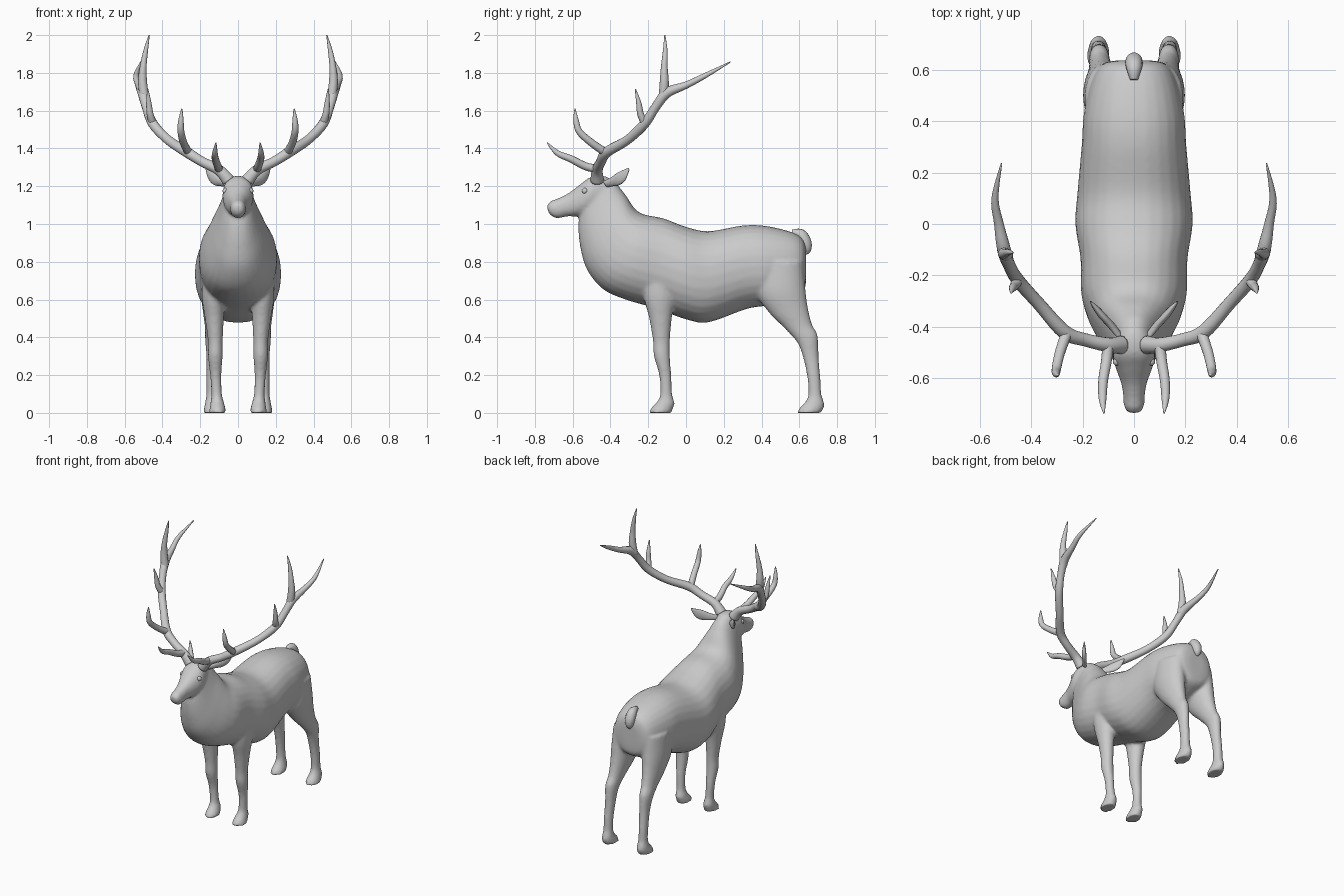
import bpy, bmesh
from math import cos, sin, pi, copysign
from mathutils import Vector

default = bpy.data.objects.get("Cube")
if default:
    bpy.data.objects.remove(default, do_unlink=True)

grey = bpy.data.materials.new("plain_grey")
grey.use_nodes = True
grey.diffuse_color = (0.6, 0.6, 0.6, 1)
grey.node_tree.nodes["Principled BSDF"].inputs["Base Color"].default_value = (0.6, 0.6, 0.6, 1)


def smooth_path(points, steps=5):
    """Interpolate rows of numbers with a Catmull-Rom spline."""
    rows = [points[0]] + list(points) + [points[-1]]
    result = []
    for a, b, c, d in zip(rows, rows[1:], rows[2:], rows[3:]):
        for i in range(steps):
            t = i / steps
            result.append([q + 0.5 * t * (r - p + t * (2 * p - 5 * q + 4 * r - s + t * (3 * (q - r) + s - p)))
                           for p, q, r, s in zip(a, b, c, d)])
    return result + [list(points[-1])]


def skin(bm, rings):
    """Bridge closed rings of points and cap both ends."""
    loops = [[bm.verts.new(p) for p in ring] for ring in rings]
    count = len(loops[0])
    for low, high in zip(loops, loops[1:]):
        for i in range(count):
            j = (i + 1) % count
            bm.faces.new((low[i], low[j], high[j], high[i]))
    bm.faces.new(loops[0][::-1])
    bm.faces.new(loops[-1])


def rounded(value, power):
    return copysign(abs(value) ** power, value)


def loft(bm, sections, side=1, power=1.0, sides=28):
    """Sections: upper/front y, z, lower/back y, z, half width, centre x."""
    rings = []
    for ya, za, yb, zb, width, cx in smooth_path(sections):
        ring = []
        for i in range(sides):
            a = 2 * pi * i / sides
            c, s = rounded(cos(a), power), rounded(sin(a), power)
            ring.append((side * (cx + width * s),
                         (ya + yb) / 2 + c * (ya - yb) / 2,
                         (za + zb) / 2 + c * (za - zb) / 2))
        rings.append(ring)
    skin(bm, rings)


def tube(bm, points, side=1, sides=14):
    """Points: x, y, z, radius."""
    path = smooth_path(points)
    centres = [Vector(p[:3]) for p in path]
    rings = []
    for i, p in enumerate(path):
        along = centres[min(i + 1, len(path) - 1)] - centres[max(i - 1, 0)]
        u = along.cross(Vector((1, -0.6, -0.8))).normalized()
        v = along.cross(u).normalized()
        ring = []
        for k in range(sides):
            a = 2 * pi * k / sides
            q = centres[i] + max(p[3], 0.002) * (u * cos(a) + v * sin(a))
            ring.append((side * q.x, q.y, q.z))
        rings.append(ring)
    skin(bm, rings)


def finish(bm, name):
    bmesh.ops.recalc_face_normals(bm, faces=bm.faces)
    for face in bm.faces:
        face.smooth = True
    mesh = bpy.data.meshes.new(name)
    bm.to_mesh(mesh)
    bm.free()
    mesh.materials.append(grey)
    obj = bpy.data.objects.new(name, mesh)
    bpy.context.collection.objects.link(obj)
    return obj


def centred(sections):
    return [row + (0,) for row in sections]


# Rump, barrel, chest and neck
torso = centred([
    (.636, .87, .636, .72, .06), (.615, .925, .625, .65, .125), (.55, .96, .56, .61, .165),
    (.42, .99, .44, .57, .195), (.30, .992, .32, .55, .203), (.12, .962, .12, .48, .22),
    (0, .985, 0, .495, .228), (-.12, 1.03, -.15, .55, .208), (-.22, 1.05, -.32, .60, .205),
    (-.27, 1.08, -.44, .655, .18), (-.31, 1.14, -.525, .76, .14), (-.34, 1.18, -.56, .88, .108),
    (-.37, 1.215, -.57, .99, .085), (-.42, 1.24, -.56, 1.07, .07)])

# Skull, cheeks and muzzle
head = centred([
    (-.36, 1.2, -.45, 1.08, .05), (-.42, 1.25, -.50, 1.05, .073), (-.50, 1.25, -.54, 1.05, .082),
    (-.56, 1.21, -.585, 1.04, .066), (-.62, 1.165, -.63, 1.04, .048), (-.68, 1.135, -.675, 1.03, .041),
    (-.715, 1.122, -.70, 1.035, .039), (-.737, 1.10, -.727, 1.055, .025)])

front_leg = [
    (-.24, .78, -.04, .78, .06, .13), (-.225, .62, -.055, .62, .062, .13),
    (-.195, .5, -.075, .5, .05, .125), (-.175, .38, -.085, .38, .039, .12),
    (-.17, .3, -.085, .3, .039, .12), (-.142, .2, -.078, .2, .03, .118),
    (-.137, .1, -.073, .1, .028, .113), (-.152, .06, -.06, .05, .036, .11),
    (-.185, .025, -.07, .02, .042, .108), (-.197, 0, -.075, 0, .046, .108)]

hind_leg = [
    (.36, .8, .62, .8, .08, .11), (.37, .64, .632, .66, .078, .12),
    (.44, .53, .645, .56, .062, .125), (.52, .45, .667, .47, .046, .13),
    (.59, .37, .697, .41, .039, .135), (.623, .28, .702, .30, .032, .135),
    (.643, .18, .712, .18, .03, .138), (.648, .1, .717, .1, .03, .138),
    (.633, .06, .732, .05, .036, .138), (.60, .025, .727, .02, .042, .138),
    (.588, 0, .712, 0, .046, .138)]

# Body parts are fused into one soft skin
bm = bmesh.new()
loft(bm, torso, power=0.9)
loft(bm, head, power=0.9)
for side in (1, -1):
    loft(bm, front_leg, side)
    loft(bm, hind_leg, side)
body = finish(bm, "body")
fuse = body.modifiers.new("fuse", 'REMESH')
fuse.mode = 'VOXEL'
fuse.voxel_size = 0.01
fuse.use_smooth_shade = True
soften = body.modifiers.new("soften", 'SMOOTH')
soften.factor = 0.5
soften.iterations = 6

# Tail
bm = bmesh.new()
tube(bm, [(0, .56, .955, .015), (0, .605, .945, .03), (0, .63, .905, .034),
          (0, .638, .865, .026), (0, .635, .84, .008)])
finish(bm, "tail")

# Antlers: main beam with its rear fork, then the four tines
beam = [(.05, -.47, 1.23, .036), (.1, -.47, 1.285, .029), (.19, -.45, 1.33, .026),
        (.27, -.42, 1.38, .028), (.37, -.31, 1.445, .025), (.45, -.22, 1.53, .026),
        (.485, -.16, 1.62, .024), (.505, -.1, 1.695, .027), (.525, 0, 1.735, .019),
        (.54, .1, 1.785, .014), (.515, .235, 1.858, .003)]
tines = {
    "brow_tine": [(.1, -.46, 1.29, .022), (.107, -.53, 1.305, .021), (.12, -.61, 1.345, .019),
                  (.122, -.68, 1.375, .015), (.117, -.735, 1.43, .003)],
    "second_tine": [(.26, -.42, 1.375, .022), (.288, -.5, 1.43, .02), (.302, -.565, 1.49, .018),
                    (.302, -.582, 1.55, .014), (.297, -.588, 1.61, .003)],
    "third_tine": [(.45, -.215, 1.53, .022), (.465, -.24, 1.58, .018), (.472, -.25, 1.64, .014),
                   (.478, -.268, 1.715, .003)],
    "top_tine": [(.495, -.12, 1.67, .025), (.505, -.115, 1.75, .024), (.502, -.115, 1.83, .018),
                 (.488, -.11, 1.92, .012), (.47, -.112, 2.0, .003)]}

ear = [(-.44, 1.225, -.42, 1.195, .014, .06), (-.40, 1.245, -.385, 1.2, .018, .09),
       (-.365, 1.27, -.355, 1.205, .019, .12), (-.33, 1.287, -.322, 1.23, .014, .147),
       (-.302, 1.298, -.30, 1.285, .004, .168)]

for side, label in ((1, "left"), (-1, "right")):
    bm = bmesh.new()
    tube(bm, beam, side)
    finish(bm, label + "_antler_beam")
    for part, points in tines.items():
        bm = bmesh.new()
        tube(bm, points, side)
        finish(bm, label + "_" + part)
    bm = bmesh.new()
    loft(bm, ear, side, sides=16)
    finish(bm, label + "_ear")
    # Eye set into the side of the skull
    bm = bmesh.new()
    bmesh.ops.create_uvsphere(bm, u_segments=16, v_segments=10, radius=.016)
    bmesh.ops.translate(bm, verts=bm.verts, vec=(side * .066, -.535, 1.175))
    finish(bm, label + "_eye")
